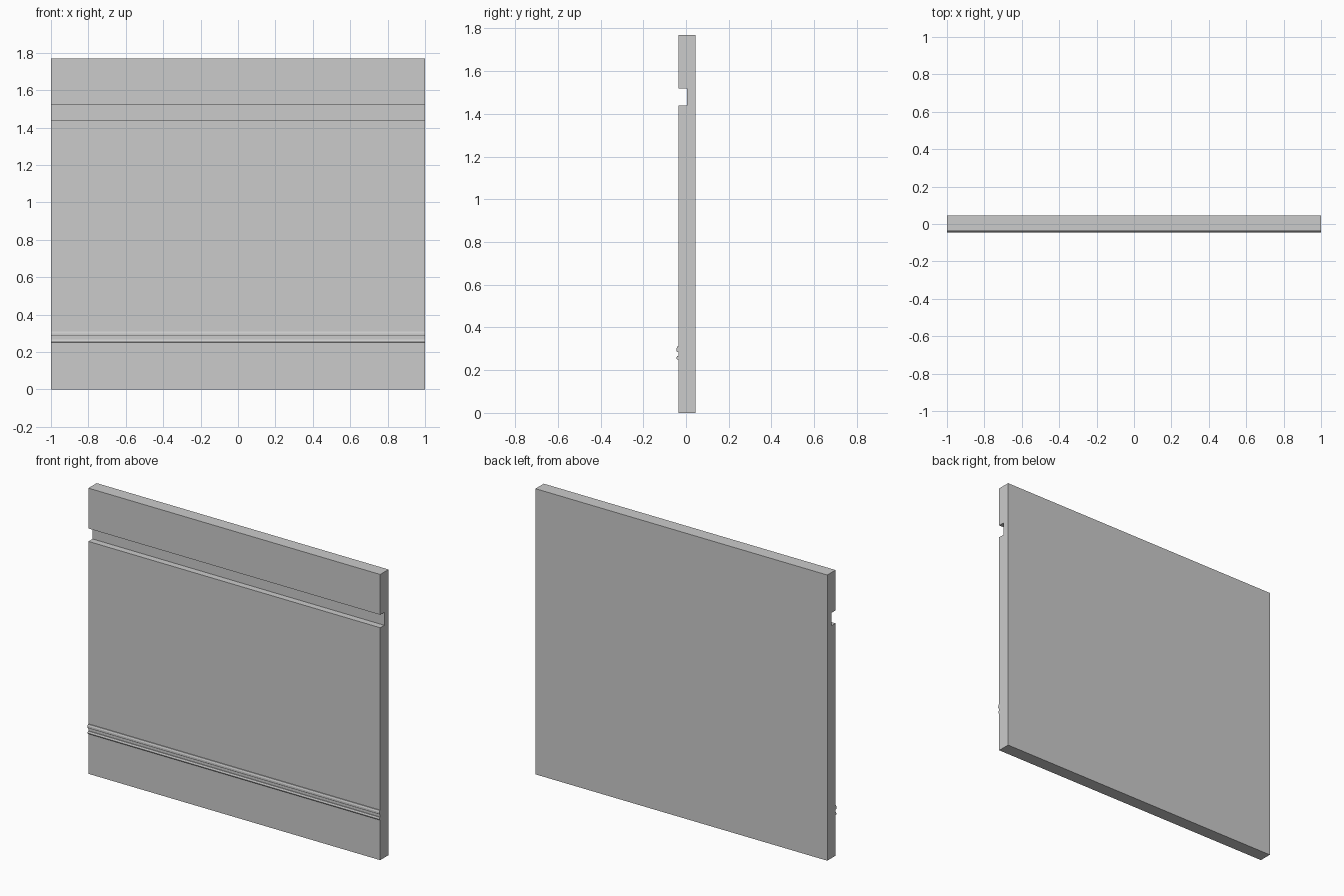
import bpy, bmesh

if "Cube" in bpy.data.objects:
    bpy.data.objects.remove(bpy.data.objects["Cube"])

FRONT, BACK, TOP = -0.036, 0.045, 1.77


def extrude_profile(name, profile):
    """Sweep a closed (y, z) profile along x from -1 to 1."""
    bm = bmesh.new()
    face = bm.faces.new([bm.verts.new((-1, y, z)) for y, z in profile])
    geom = bmesh.ops.extrude_face_region(bm, geom=[face])["geom"]
    verts = [g for g in geom if isinstance(g, bmesh.types.BMVert)]
    bmesh.ops.translate(bm, verts=verts, vec=(2, 0, 0))
    bmesh.ops.recalc_face_normals(bm, faces=bm.faces)
    mesh = bpy.data.meshes.new(name)
    bm.to_mesh(mesh)
    bm.free()
    obj = bpy.data.objects.new(name, mesh)
    bpy.context.collection.objects.link(obj)
    return obj


# Wall panel with a horizontal channel near the top of its front
extrude_profile("wall_panel", [
    (FRONT, 0), (BACK, 0), (BACK, TOP), (FRONT, TOP),
    (FRONT, 1.52), (0.004, 1.52), (0.004, 1.44), (FRONT, 1.44)])

# Trim beads: a larger upper one and a smaller lower one
for name, low, high, out in (("upper_trim", 0.285, 0.31, 0.009),
                             ("lower_trim", 0.25, 0.267, 0.008)):
    h = high - low
    extrude_profile(name, [
        (FRONT + 0.002, low), (FRONT - 0.6 * out, low),
        (FRONT - out, low + 0.25 * h), (FRONT - out, low + 0.6 * h),
        (FRONT - 0.6 * out, high), (FRONT + 0.002, high)])
